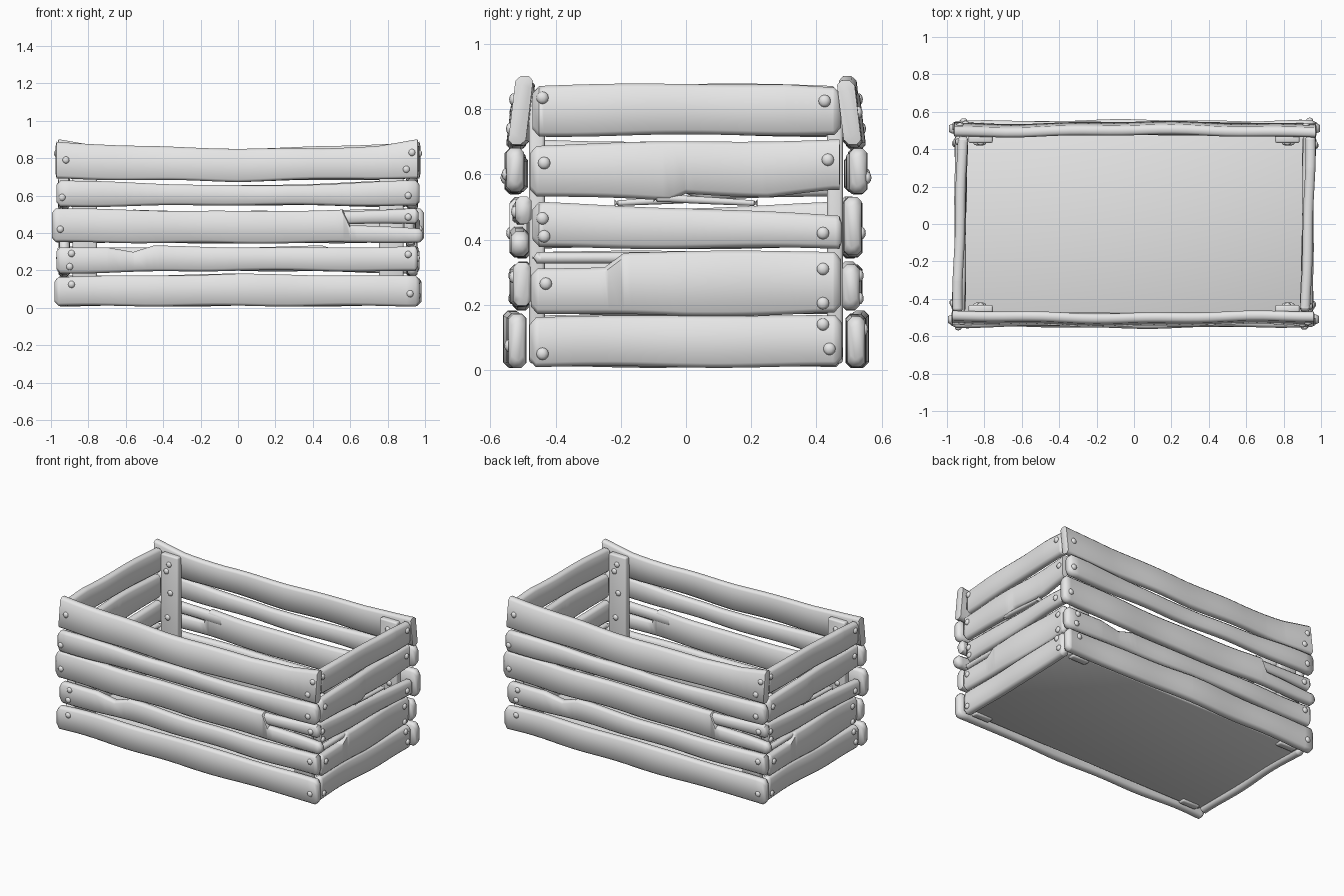
import bpy, bmesh, math, random
from mathutils import Matrix, Vector

random.seed(4)
if "Cube" in bpy.data.objects:
    bpy.data.objects.remove(bpy.data.objects["Cube"])

wood = bpy.data.materials.new("pale grey wood")
wood.use_nodes = True
GREY = (0.8, 0.8, 0.8, 1)
wood.diffuse_color = GREY
wood.node_tree.nodes["Principled BSDF"].inputs["Base Color"].default_value = GREY


def finish(name, bm, angle=50):
    """Turn a bmesh into a smooth-shaded object plus its half-turn twin."""
    bmesh.ops.recalc_face_normals(bm, faces=bm.faces)
    mesh = bpy.data.meshes.new(name)
    bm.to_mesh(mesh)
    bm.free()
    mesh.materials.append(wood)
    obj = bpy.data.objects.new(name, mesh)
    bpy.context.collection.objects.link(obj)
    bpy.ops.object.select_all(action="DESELECT")
    obj.select_set(True)
    bpy.context.view_layer.objects.active = obj
    bpy.ops.object.shade_smooth_by_angle(angle=math.radians(angle))
    return obj


def twin(obj, name):
    copy = obj.copy()
    copy.name = name
    copy.rotation_euler.z = math.pi
    bpy.context.collection.objects.link(copy)


def interp(points, u):
    """Height of a polyline at u."""
    if u <= points[0][0]:
        return points[0][1]
    for (a, p), (b, q) in zip(points, points[1:]):
        if u <= b:
            return p + (q - p) * (u - a) / (b - a)
    return points[-1][1]


def place(side, u, d, z):
    return Vector((u, -d, z)) if side == "front" else Vector((d, u, z))


def add_nail(bm, centre, side, r=0.019):
    ball = bmesh.ops.create_uvsphere(bm, u_segments=10, v_segments=6, radius=r)
    squash = (1, 0.7, 1) if side == "front" else (0.7, 1, 1)
    bmesh.ops.transform(bm, verts=ball["verts"],
                        matrix=Matrix.Translation(centre) @ Matrix.Diagonal((*squash, 1)))


def board(side, label, u0, u1, low, high, depth, nails=(), lean=0.0, yaw=0.0, half=0.027):
    """Worn plank swept along u between a lower and an upper edge line."""
    phase = [random.uniform(0, 6.28) for _ in range(4)]

    def bow(u):
        return depth + yaw * u + 0.006 * math.sin(4 * u + phase[0]) + 0.003 * math.sin(11 * u + phase[1])

    count = 28
    stations = {u0, u1, u0 + 0.02, u1 - 0.02}
    stations |= {u0 + (u1 - u0) * i / count for i in range(1, count)}
    stations |= {p[0] for p in low + high if u0 < p[0] < u1}
    bm = bmesh.new()
    rings = []
    for u in sorted(stations):
        end = u in (u0, u1)
        lo = interp(low, u) + 0.003 * math.sin(9 * u + phase[2]) + (0.022 if end else 0)
        hi = interp(high, u) + 0.003 * math.sin(8 * u + phase[3]) - (0.022 if end else 0)
        t = half - (0.009 if end else 0)
        r = min(0.014, (hi - lo) * 0.3)
        profile = [(-t, lo + r), (-t, hi - r), (r - t, hi), (t - r, hi),
                   (t, hi - r), (t, lo + r), (t - r, lo), (r - t, lo)]
        mid = (lo + hi) / 2
        rings.append([bm.verts.new(place(side, u, bow(u) + d + lean * (z - mid), z))
                      for d, z in profile])
    for a, b in zip(rings, rings[1:]):
        for i in range(8):
            j = (i + 1) % 8
            bm.faces.new((a[i], a[j], b[j], b[i]))
    bm.faces.new(rings[0])
    bm.faces.new(rings[-1])
    for u, z in nails:
        mid = (interp(low, u) + interp(high, u)) / 2
        add_nail(bm, place(side, u, bow(u) + half + lean * (z - mid), z), side)
    obj = finish(f"{side}_{label}", bm)
    twin(obj, ("back_" if side == "front" else "left_") + label)


# Long boards, bottom to top
board("front", "board_1", -0.98, 0.97, [(-0.9, 0.01), (0.9, 0.01)],
      [(-0.95, 0.165), (0, 0.18), (0.95, 0.17)], 0.525, [(-0.89, 0.125), (0.92, 0.075)])
board("front", "board_2", -0.97, 0.96, [(-0.9, 0.185), (0, 0.2), (0.9, 0.195)],
      [(-0.95, 0.325), (-0.7, 0.325), (-0.56, 0.297), (-0.45, 0.33), (0.4, 0.32), (0.95, 0.33)],
      0.507, [(-0.89, 0.29), (-0.9, 0.22), (0.91, 0.285)])
board("front", "board_3", -0.995, 0.99, [(-0.95, 0.35), (0, 0.345), (0.95, 0.35)],
      [(-0.95, 0.53), (0, 0.515), (0.56, 0.525), (0.6, 0.44), (0.95, 0.425)],
      0.507, [(-0.95, 0.42)])
board("front", "board_3_splinter", 0.45, 0.965, [(0.55, 0.445), (0.95, 0.45)],
      [(0.45, 0.515), (0.95, 0.53)], 0.507, [(0.91, 0.485)], half=0.025)
board("front", "board_4", -0.97, 0.97, [(-0.95, 0.54), (0, 0.55), (0.95, 0.545)],
      [(-0.95, 0.68), (0.1, 0.65), (0.95, 0.68)], 0.52, [(-0.94, 0.59), (0.91, 0.6)])
board("front", "board_5", -0.975, 0.965, [(-0.95, 0.69), (0, 0.675), (0.6, 0.69), (0.95, 0.69)],
      [(-0.97, 0.89), (-0.6, 0.865), (0, 0.852), (0.45, 0.85), (0.75, 0.868), (0.96, 0.9)],
      0.507, [(-0.92, 0.79), (0.93, 0.83), (0.9, 0.74)], lean=-0.12)

# Short boards, bottom to top
board("right", "board_1", -0.48, 0.478, [(-0.4, 0.01), (0.4, 0.01)],
      [(-0.45, 0.16), (0, 0.17), (0.45, 0.165)], 0.93,
      [(-0.44, 0.05), (0.44, 0.065), (0.42, 0.14)], yaw=0.01)
board("right", "board_2", -0.475, 0.475, [(-0.45, 0.175), (0, 0.165), (0.45, 0.175)],
      [(-0.45, 0.312), (-0.25, 0.318), (-0.19, 0.362), (0.45, 0.365)], 0.93,
      [(-0.43, 0.265), (0.42, 0.31), (0.42, 0.205)], yaw=0.01)
board("right", "board_2_splinter", -0.47, -0.1, [(-0.45, 0.328), (-0.2, 0.323)],
      [(-0.45, 0.365), (-0.1, 0.36)], 0.927, half=0.022)
board("right", "board_3", -0.47, 0.478, [(-0.45, 0.375), (0.45, 0.373)],
      [(-0.45, 0.513), (0, 0.498), (0.47, 0.472)], 0.93,
      [(-0.44, 0.465), (-0.435, 0.41), (0.42, 0.42)], yaw=0.02)
board("right", "board_4", -0.478, 0.472,
      [(-0.45, 0.533), (-0.05, 0.52), (0, 0.543), (0.25, 0.53), (0.45, 0.55)],
      [(-0.45, 0.69), (0, 0.7), (0.47, 0.707)], 0.93,
      [(-0.435, 0.635), (0.435, 0.645)], yaw=0.01)
board("right", "board_4_splinter", -0.1, 0.22, [(-0.05, 0.518), (0.2, 0.502)],
      [(-0.05, 0.538), (0.2, 0.518)], 0.927, half=0.02)
board("right", "board_5", -0.47, 0.475, [(-0.45, 0.718), (0.45, 0.722)],
      [(-0.45, 0.872), (0, 0.878), (0.3, 0.878), (0.45, 0.865)], 0.93,
      [(-0.44, 0.835), (0.425, 0.825)], yaw=0.015)


def block(size, centre):
    bm = bmesh.new()
    bmesh.ops.create_cube(bm, size=1)
    bmesh.ops.transform(bm, verts=bm.verts,
                        matrix=Matrix.Translation(centre) @ Matrix.Diagonal((*size, 1)))
    bmesh.ops.bevel(bm, geom=bm.edges[:], offset=0.01, segments=2, profile=0.5, affect="EDGES")
    return bm


# Corner posts with nails on the inner face
for label, opposite, sx in (("front_right_post", "back_left_post", -1),
                            ("front_left_post", "back_right_post", 1)):
    post = block((0.13, 0.048, 0.83), (sx * 0.82, -0.457, 0.435))
    for nx, nz in ((0.82, 0.79), (0.84, 0.74), (0.81, 0.6), (0.83, 0.43), (0.82, 0.25)):
        add_nail(post, (sx * nx, -0.433, nz), "front")
    twin(finish(label, post), opposite)

# Floor panel
finish("floor", block((1.82, 0.96, 0.045), (0, 0, 0.055)))
